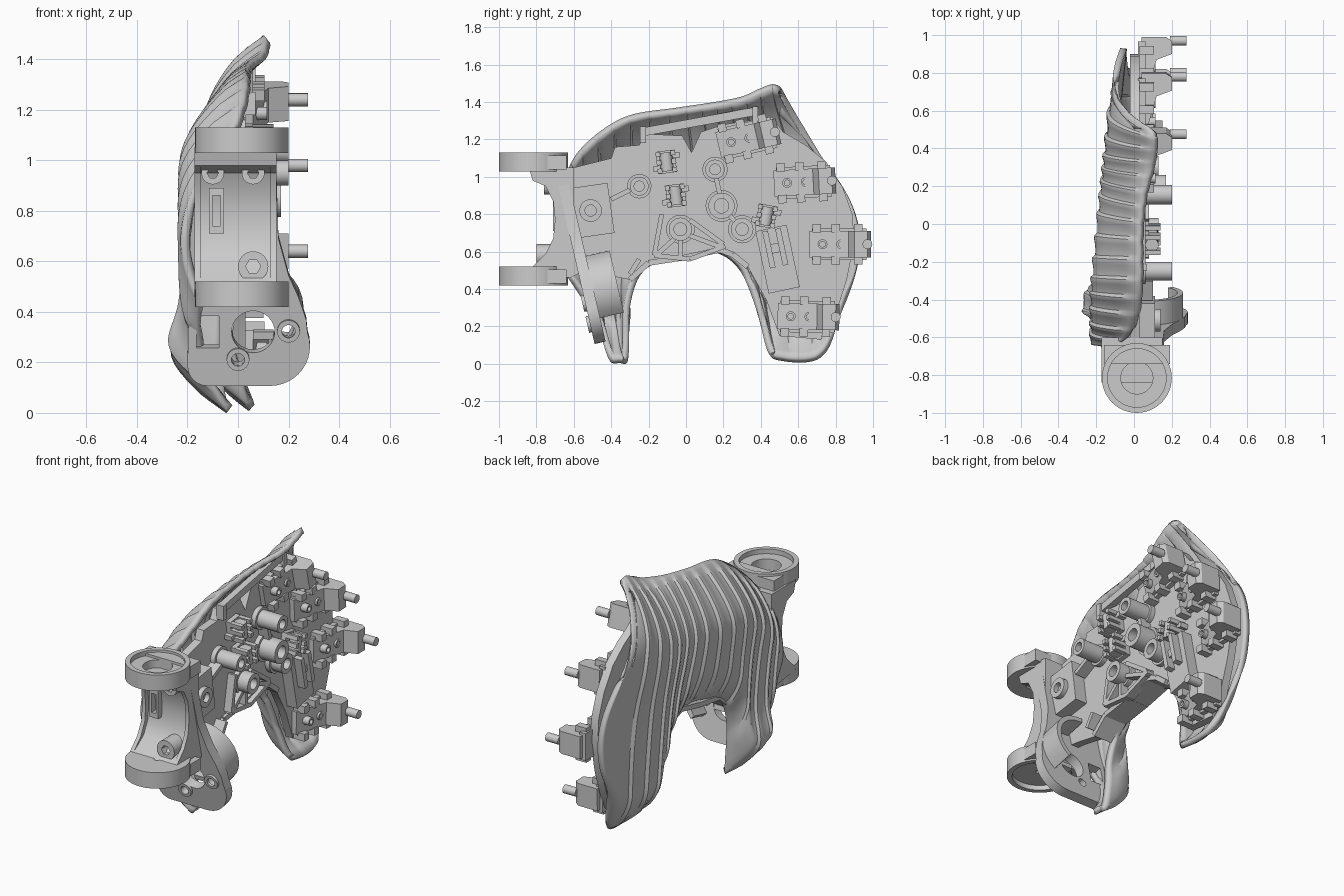
import bpy, bmesh, math
from mathutils import Matrix, Vector
from math import sin, cos, pi, radians

if "Cube" in bpy.data.objects:
    bpy.data.objects.remove(bpy.data.objects["Cube"])

SIDE = Matrix(((0, 0, 1, 0), (1, 0, 0, 0), (0, 1, 0, 0), (0, 0, 0, 1)))  # (y, z) profile pushed along x
FLAT = Matrix.Identity(4)                                                # (x, y) profile pushed along z
FRONT = Matrix(((1, 0, 0, 0), (0, 0, -1, 0), (0, 1, 0, 0), (0, 0, 0, 1)))  # (x, z) profile pushed along -y
TILT = 0.227
SLANT = Matrix(((1, 0, 0, 0), (0, -sin(TILT), -cos(TILT), -0.43),
                (0, cos(TILT), -sin(TILT), 0.12), (0, 0, 0, 1)))         # sloping thumb plate


def circle(cx, cy, r, n=32):
    return [(cx + r * cos(2 * pi * i / n), cy + r * sin(2 * pi * i / n)) for i in range(n)]


def arc(cx, cy, r, a0, a1, n=12):
    return [(cx + r * cos(radians(a0 + (a1 - a0) * i / n)), cy + r * sin(radians(a0 + (a1 - a0) * i / n)))
            for i in range(n + 1)]


def rect(cx, cy, w, h):
    return [(cx - w / 2, cy - h / 2), (cx + w / 2, cy - h / 2), (cx + w / 2, cy + h / 2), (cx - w / 2, cy + h / 2)]


def plate(name, loops, t0, t1, frame=SIDE):
    """Filled outline (later loops are holes) with thickness t0..t1."""
    cu = bpy.data.curves.new(name, 'CURVE')
    cu.dimensions, cu.fill_mode, cu.extrude = '2D', 'BOTH', (t1 - t0) / 2
    for loop in loops:
        sp = cu.splines.new('POLY')
        sp.points.add(len(loop) - 1)
        for p, (a, b) in zip(sp.points, loop):
            p.co = (a, b, 0, 1)
        sp.use_cyclic_u = True
    ob = bpy.data.objects.new(name, cu)
    bpy.context.collection.objects.link(ob)
    ob.matrix_world = frame @ Matrix.Translation((0, 0, (t0 + t1) / 2))
    smooth(ob, True)
    return ob


def smooth(ob, convert=False):
    bpy.ops.object.select_all(action='DESELECT')
    ob.select_set(True)
    bpy.context.view_layer.objects.active = ob
    if convert:
        bpy.ops.object.convert(target='MESH')
    bpy.ops.object.shade_smooth_by_angle(angle=radians(30))


def strut(name, a, b, w, t0, t1, frame=SIDE):
    a, b = Vector(a), Vector(b)
    n = Vector((a.y - b.y, b.x - a.x)).normalized() * w / 2
    return plate(name, [[tuple(p) for p in (a - n, b - n, b + n, a + n)]], t0, t1, frame)


def tube(name, y, z, r, r_in, x0, x1):
    plate(name, [circle(y, z, r), circle(y, z, r_in)], x0, x1)


def turned(y, z, deg):
    """Side frame moved to (y, z) and turned about x."""
    return SIDE @ Matrix.Translation((y, z, 0)) @ Matrix.Rotation(radians(deg), 4, 'Z')


def spline(keys, u):
    """Smooth curve through (u, values...) keys."""
    i = max(k for k in range(len(keys) - 1) if keys[k][0] <= u or k == 0)
    def slope(k):
        a, b = keys[max(k - 1, 0)], keys[min(k + 1, len(keys) - 1)]
        return [(q - p) / (b[0] - a[0]) for p, q in zip(a[1:], b[1:])]
    k0, k1 = keys[i], keys[i + 1]
    h = k1[0] - k0[0]
    t = (u - k0[0]) / h
    return [(2*t**3 - 3*t*t + 1) * p + (t**3 - 2*t*t + t) * h * m + (3*t*t - 2*t**3) * q + (t**3 - t*t) * h * n
            for p, q, m, n in zip(k0[1:], k1[1:], slope(i), slope(i + 1))]


# Ribbed back shell: columns run from the top edge to the bottom edge
TOP = [(0, -.65, 1.0, -.1), (.1, -.58, 1.13, -.02), (.2, -.45, 1.25, .02), (.3, -.3, 1.33, .03),
       (.45, -.05, 1.37, .03), (.6, .15, 1.4, .05), (.72, .3, 1.43, .09), (.8, .39, 1.47, .105),
       (.88, .47, 1.495, .1), (.95, .52, 1.45, .07), (1, .5, 1.33, 0)]
BOTTOM = [(0, -.63, .46, -.16), (.08, -.48, .22, -.14), (.13, -.41, .02, -.05), (.165, -.355, .005, -.045),
          (.2, -.31, .02, -.05), (.26, -.3, .3, -.07), (.32, -.24, .48, -.08), (.4, -.1, .56, -.08),
          (.5, .13, .6, -.08), (.58, .28, .51, -.06), (.66, .38, .28, -.02), (.72, .44, .06, .03),
          (.78, .52, .015, .04), (.86, .68, .015, .04), (.92, .76, .08, .02), (1, .82, .25, -.02)]


def shell_point(u, v):
    ty, tz, tx = spline(TOP, u)
    by, bz, bx = spline(BOTTOM, u)
    w = max(0, (u - .72) / .28)
    y = ty + (by - ty) * v + .25 * w * w * sin(pi * v)
    z = tz + (bz - tz) * v
    x0 = -.195 + .1 * (y + .3) - .025 * math.exp(-((z - 1.02) / .2) ** 2)
    if u < .4:
        x0 -= .09 * (1 - u / .4) * math.exp(-((z - .24) / .14) ** 2)
    x = x0 + (tx - x0) * max(0, 1 - (tz - z) / .36) ** 2 + (bx - x0) * max(0, 1 - (z - bz) / .25) ** 2
    return Vector((x, y, z))


STEP = [0, 0, .002, .005, .009, .014, .014]   # one overlapping rib
NU, NV, RIBS = 112, 44, 14
bm = bmesh.new()
grid = [[bm.verts.new(shell_point(i / NU, j / NV)) for j in range(NV + 1)] for i in range(NU + 1)]
for i in range(NU):
    for j in range(NV):
        bm.faces.new((grid[i][j], grid[i + 1][j], grid[i + 1][j + 1], grid[i][j + 1]))
bm.normal_update()
normals = [[v.normal.copy() for v in col] for col in grid]
for i in range(RIBS * len(STEP)):
    for j in range(NV + 1):
        fade = min(1, j / 3, (NV - j) / 3)
        grid[i][j].co += normals[i][j] * STEP[i % len(STEP)] * fade
me = bpy.data.meshes.new("ribbed_shell")
bm.to_mesh(me)
shell = bpy.data.objects.new("ribbed_shell", me)
bpy.context.collection.objects.link(shell)
mod = shell.modifiers.new("thickness", 'SOLIDIFY')
mod.thickness, mod.offset = .035, -1
smooth(shell)

# Inner palm plate and the wall round the arch
ARCH = [(.5, .15), (.43, .34), (.33, .52), (.25, .585), (.18, .61), (0, .57), (-.2, .54), (-.3, .45)]
plate("palm_plate", [[(-.6, .5), (-.6, 1.05), (-.4, 1.1), (-.38, 1.16), (-.25, 1.17), (-.22, 1.23), (-.02, 1.22),
      (.03, 1.13), (.08, 1.24), (.2, 1.28), (.46, 1.32), (.52, 1.24), (.64, 1.17), (.75, 1.08), (.84, .94), (.89, .8),
      (.9, .65), (.86, .45), (.78, .2), (.72, .13)] + ARCH + [(-.45, .48)]], -.02, .03)
for a, b in zip(ARCH[2:], ARCH[3:]):
    strut("arch_wall", a, b, .03, -.1, .05)
strut("top_rail", (-.23, 1.24), (.37, 1.35), .045, .02, .06)
for y, z in ((-.23, 1.225), (.37, 1.33)):
    plate("rail_end", [rect(y, z, .03, .09)], .02, .07)

# Bosses with the thin webs joining them
for y, z, r, x1 in ((-.25, .95, .05, .2), (.155, 1.04, .052, .2), (.19, .845, .07, .17), (.3, .72, .06, .13),
                    (-.03, .72, .062, .13)):
    tube("boss", y, z, r, r * .55, .02, x1)
    tube("boss_foot", y, z, r + .015, r * .55, .02, .06)
for a, b in (((-.3, .93), (-.4, .88)), ((.16, 1.0), (.18, .91)), ((.23, .8), (.27, .75)), ((-.25, .56), (-.3, .48))):
    strut("web", a, b, .025, .02, .1)
for a, b in (((-.17, .58), (-.13, .8)), ((-.17, .58), (.02, .56)), ((.02, .56), (.21, .63)), ((.2, .64), (.02, .77)),
             ((-.16, .58), (-.05, .68)), ((-.03, .66), (-.03, .57)), ((.2, .62), (.01, .69))):
    strut("boss_brace", a, b, .025, .02, .08)

# Cable clips
for y, z, deg in ((-.105, 1.08, 7), (-.055, .9, 7), (.43, .79, -10)):
    f = turned(y, z, deg)
    plate("clip_base", [rect(0, 0, .1, .12)], .03, .06, f)
    for s in (-1, 1):
        for h in (-.045, 0, .045):
            plate("clip_finger", [rect(s * .04, h, .025, .026)], .06, .14, f)
        plate("clip_foot", [rect(s * .055, s * .03, .04, .03)], .03, .08, f)
    plate("clip_core", [circle(0, .095, .035)], -.05, .05, f @ Matrix.Rotation(pi / 2, 4, 'X'))

# Motor block beside the fingers
f = turned(.49, .56, 12)
plate("motor_block", [rect(0, 0, .17, .34)], .02, .1, f)
for s in (-1, 1):
    plate("motor_rail", [rect(s * .035, .06, .03, .2)], .1, .15, f)
plate("motor_cap", [rect(0, .06, .05, .05)], .1, .13, f)

# Four finger mounts, each with a pin
for y, z, deg in ((.475, 1.24, 13), (.78, .98, 3), (.97, .64, 0), (.80, .25, -1)):
    f = turned(y, z, deg)
    g = f @ Matrix.Rotation(pi / 2, 4, 'X')
    plate("finger_mount", [[(-.31, .02), (-.31, .06), (-.2, .09), (-.1, .12), (-.07, .2), (.0, .2), (.02, .17),
                            (.02, .04)]], -.07, .07, g)
    plate("mount_flange", [rect(-.15, 0, .29, .17)], .02, .06, f)
    for a in (-.27, -.17, -.05):
        for s in (-1, 1):
            plate("mount_tab", [rect(a, s * .085, .045, .045)], .03, .105, f)
    for a in (-.24, -.14):
        plate("mount_socket", [circle(a, 0, .026, 20), circle(a, 0, .015, 20)], .06, .115, f)
    plate("mount_pin", [circle(0, 0, .026, 20)], .19, .277, f)

# Sloping thumb plate with its motor openings and curved cradle
plate("thumb_plate", [arc(.125, .16, .16, -90, 20) + [(.27, .27), (.24, .36), (.2, .45), (.16, .6), (.15, .93),
      (-.15, .93), (-.19, .6)] + arc(-.12, .08, .08, 180, 270, 6), circle(.06, .22, .085),
      circle(.2, .225, .035, 20), circle(0, .11, .026, 20), rect(-.12, .22, .09, .13)], 0, .06, SLANT)
plate("motor_cradle", [arc(.06, .27, .2, -45, 95) + arc(.06, .27, .17, 95, -45)], -.13, 0, SLANT)
for x, s in ((0, .11), (.2, .225)):
    plate("thumb_collar", [circle(x, s, .045), circle(x, s, .026)], .06, .075, SLANT)
plate("opening_lug", [rect(.1, .2, .08, .03)], 0, .04, SLANT)
plate("corner_block", [rect(0, 0, .2, .27)], -.02, .11, turned(-.5, .82, 8))
tube("corner_boss", -.51, .82, .06, .03, .1, .14)


# Wrist bracket: curved web between two ring seats
def bracket(name, x0, x1, neck):
    plate(name, [[(-.6, 1.05), (-.84, 1.05), (-.82, .98), (neck - .04, .95), (neck, .87), (neck + .01, .77),
                  (neck, .67), (neck - .04, .59), (-.82, .52), (-.84, .49), (-.62, .46), (-.54, .5), (-.6, .8)]], x0, x1)


bracket("wrist_web", -.15, .13, -.68)
for x in (-.16, .14):
    bracket("wrist_flange", x - .012, x + .012, -.71)
for z0, floor, hole in ((1.03, 1.03, .085), (.42, .45, .02)):
    plate("ring_rim", [circle(.015, -.815, .185, 48), circle(.015, -.815, .155, 48)], z0, z0 + .1, FLAT)
    plate("ring_floor", [circle(.015, -.815, .157, 48), circle(.015, -.815, hole)], floor, floor + .07, FLAT)
    plate("ring_neck", [rect(.015, -.69, .35, .1)], z0 + .01, z0 + .085, FLAT)
for x, z, r, t in ((-.1, .95, .045, .76), (.06, .95, .045, .76), (.06, .58, .06, .8)):
    plate("wrist_screw", [circle(x, z, r), circle(x, z, r * .5, 6)], .6, t, FRONT)
plate("wrist_slot", [rect(-.085, .8, .06, .18), rect(-.085, .8, .03, .12)], .6, .71, FRONT)
